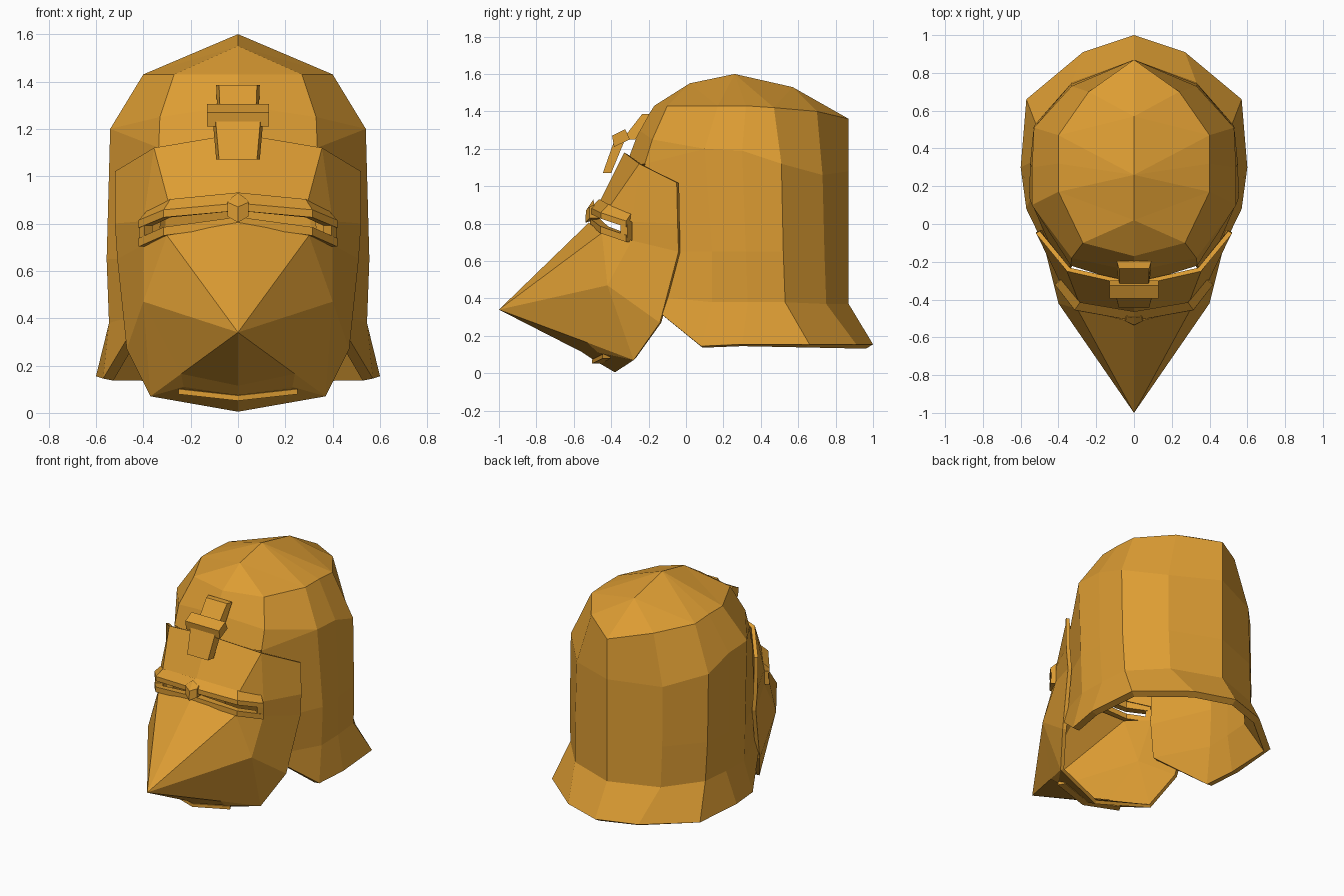
import bpy, bmesh
from mathutils import Vector

cube = bpy.data.objects.get("Cube")
if cube:
    bpy.data.objects.remove(cube)

gold = bpy.data.materials.new("warm gold")
gold.use_nodes = True
gold.diffuse_color = (0.72, 0.335, 0.033, 1)
gold.node_tree.nodes["Principled BSDF"].inputs["Base Color"].default_value = gold.diffuse_color


def add_object(name, bm):
    mesh = bpy.data.meshes.new(name)
    bm.to_mesh(mesh)
    bm.free()
    mesh.materials.append(gold)
    obj = bpy.data.objects.new(name, mesh)
    bpy.context.scene.collection.objects.link(obj)
    return obj


def shell(name, points, faces, thickness):
    """Half shell from named points, mirrored across x and thickened inward."""
    bm = bmesh.new()
    for side in (1, -1):
        verts = {k: bm.verts.new((x * side, y, z)) for k, (x, y, z) in points.items()}
        for face in faces:
            bm.faces.new([verts[k] for k in face.split()])
    bmesh.ops.remove_doubles(bm, verts=bm.verts, dist=0.001)
    bmesh.ops.recalc_face_normals(bm, faces=bm.faces)
    middle = sum((v.co for v in bm.verts), Vector()) / len(bm.verts)
    if sum(f.normal.dot(f.calc_center_median() - middle) * f.calc_area() for f in bm.faces) < 0:
        bmesh.ops.reverse_faces(bm, faces=bm.faces)
    obj = add_object(name, bm)
    mod = obj.modifiers.new("thickness", "SOLIDIFY")
    mod.thickness = thickness
    mod.offset = -1
    return obj


def loft(name, sections, mirror=False):
    """Closed solid through matching cross-sections."""
    bm = bmesh.new()
    rings = [[bm.verts.new(p) for p in s] for s in sections]
    for a, b in zip(rings, rings[1:]):
        for i in range(len(a)):
            j = (i + 1) % len(a)
            bm.faces.new((a[i], a[j], b[j], b[i]))
    bm.faces.new(rings[0])
    bm.faces.new(rings[-1])
    bmesh.ops.recalc_face_normals(bm, faces=bm.faces)
    obj = add_object(name, bm)
    if mirror:
        obj.modifiers.new("mirror", "MIRROR")
    return obj


# Skull: columns run from the forehead (A) round the side to the back (F)
skull = {
    "top": (0, .26, 1.6), "fore": (0, .02, 1.55), "rear": (0, .57, 1.53),
    "A1": (0, -.17, 1.43), "A_mid": (0, -.25, 1.3), "A2": (0, -.325, 1.1),
    "B1": (.27, -.1, 1.43), "B_mid": (.33, -.18, 1.25), "B2": (.335, -.22, 1.12),
    "B3": (.38, -.26, .65), "B4": (.405, -.26, .42),
    "C1": (.4, .17, 1.43), "C2": (.54, .1, 1.2), "C3": (.555, .14, .65), "C4": (.545, .14, .38),
    "C5": (.57, .08, .145),
    "M1": (.4, .32, 1.43), "M2": (.54, .3, 1.19), "M3": (.55, .32, .65), "M4": (.54, .33, .38),
    "M5": (.6, .3, .155),
    "D1": (.4, .47, 1.42), "D2": (.53, .51, 1.12), "D3": (.53, .52, .65), "D4": (.52, .53, .38),
    "D5": (.57, .66, .155),
    "E1": (.24, .7, 1.4), "E2": (.33, .73, 1.06), "E3": (.335, .74, .65), "E4": (.33, .75, .37),
    "E5": (.27, .91, .155),
    "F1": (0, .87, 1.36), "F2": (0, .87, 1.08), "F3": (0, .87, .65), "F4": (0, .87, .37),
    "F5": (0, 1, .155),
}
skull_faces = ["fore A1 B1", "fore B1 C1", "top fore C1", "top C1 M1", "top M1 D1",
               "top D1 rear", "rear D1 E1", "rear E1 F1", "A1 A_mid B_mid B1",
               "A_mid A2 B2 B_mid", "B1 B_mid C2 C1", "B_mid B2 C2",
               "B2 B3 C3 C2", "B3 B4 C4 C3", "B4 C5 C4"]
for a, b in zip("CMDE", "MDEF"):
    for row in range(1, 5):
        skull_faces.append(f"{a}{row} {a}{row + 1} {b}{row + 1} {b}{row}")
shell("helmet_skull", skull, skull_faces, .045)

# Face mask with a pointed snout and an open eye slit
mask = {
    "peak": (0, -.33, 1.18), "temple": (.355, -.25, 1.12), "ear": (.52, -.05, 1.02),
    "brow": (0, -.47, .9), "brow_side": (.29, -.42, .875), "brow_end": (.4, -.29, .81),
    "ear_mid": (.52, -.045, .8),
    "nose": (0, -.52, .805), "under_eye": (.3, -.45, .75), "eye_end": (.4, -.29, .71),
    "jaw_top": (.51, -.04, .65), "tip": (0, -1, .34), "cheek": (.4, -.42, .47),
    "jaw": (.47, -.14, .27), "jaw_low": (.37, -.28, .07),
    "lip": (0, -.56, .115), "lip_side": (.24, -.53, .165),
    "chin": (0, -.5, .075), "chin_side": (.23, -.47, .11), "base": (0, -.38, .005),
}
mask_faces = [
    "peak temple brow_side brow", "temple brow_end brow_side", "temple ear ear_mid brow_end",
    "brow_end ear_mid jaw_top eye_end", "nose under_eye tip", "under_eye cheek tip",
    "under_eye eye_end cheek", "eye_end jaw_top jaw cheek", "cheek jaw jaw_low",
    "tip cheek lip_side", "tip lip_side lip", "cheek jaw_low lip_side",
    "lip lip_side chin_side chin", "lip_side jaw_low chin_side", "chin chin_side jaw_low base",
]
shell("face_mask", mask, mask_faces, .025)


# Raised trims follow a path across the mask; their tops slope forward
def trim(name, path, height, depth, slope=0):
    sections = []
    for point in path:
        p = Vector(point)
        out = Vector((p.x, p.y, 0)).normalized() * depth
        up = Vector((0, 0, height / 2))
        back = Vector((0, 0, slope))
        sections.append([p - out - up, p + out - up, p + out + up, p - out + up + back])
    loft(name, sections, True)


trim("upper_eye_lip", [(0, -.488, .87), (.3, -.435, .842), (.4, -.305, .798)], .032, .025, .045)
trim("lower_eye_lip", [(0, -.488, .81), (.3, -.437, .767), (.4, -.305, .72)], .036, .025)
trim("eye_slit_end", [(.378, -.335, .765), (.4, -.3, .76)], .07, .022)
trim("chin_ledge", [(0, -.478, .062), (.24, -.425, .09)], .022, .025, .008)


# Ridged post between the eyes
def post_section(width, front, ridge, z, ridge_z):
    return [(-width, -.45, z), (-width, front, z), (0, ridge, ridge_z),
            (width, front, z), (width, -.45, z)]


loft("nose_post", [post_section(.045, -.515, -.538, .83, .805),
                   post_section(.045, -.515, -.535, .89, .87),
                   post_section(.04, -.49, -.495, .9, .93)])


# Forehead badge: upper plate, crossbar and tapered lower plate
def slab(width, front, back, z):
    rear = width + .012
    return [(-width, front, z), (width, front, z), (rear, back, z), (-rear, back, z)]


loft("badge_upper_plate", [slab(.075, -.34, -.27, 1.25), slab(.08, -.235, -.195, 1.385)])
bar = [(-.395, 1.27), (-.325, 1.305), (-.3, 1.25), (-.385, 1.21)]
loft("badge_crossbar", [[(x, y, z) for y, z in bar] for x in (-.13, .13)])
loft("badge_lower_plate", [slab(.095, -.385, -.33, 1.24), slab(.08, -.445, -.4, 1.07)])
